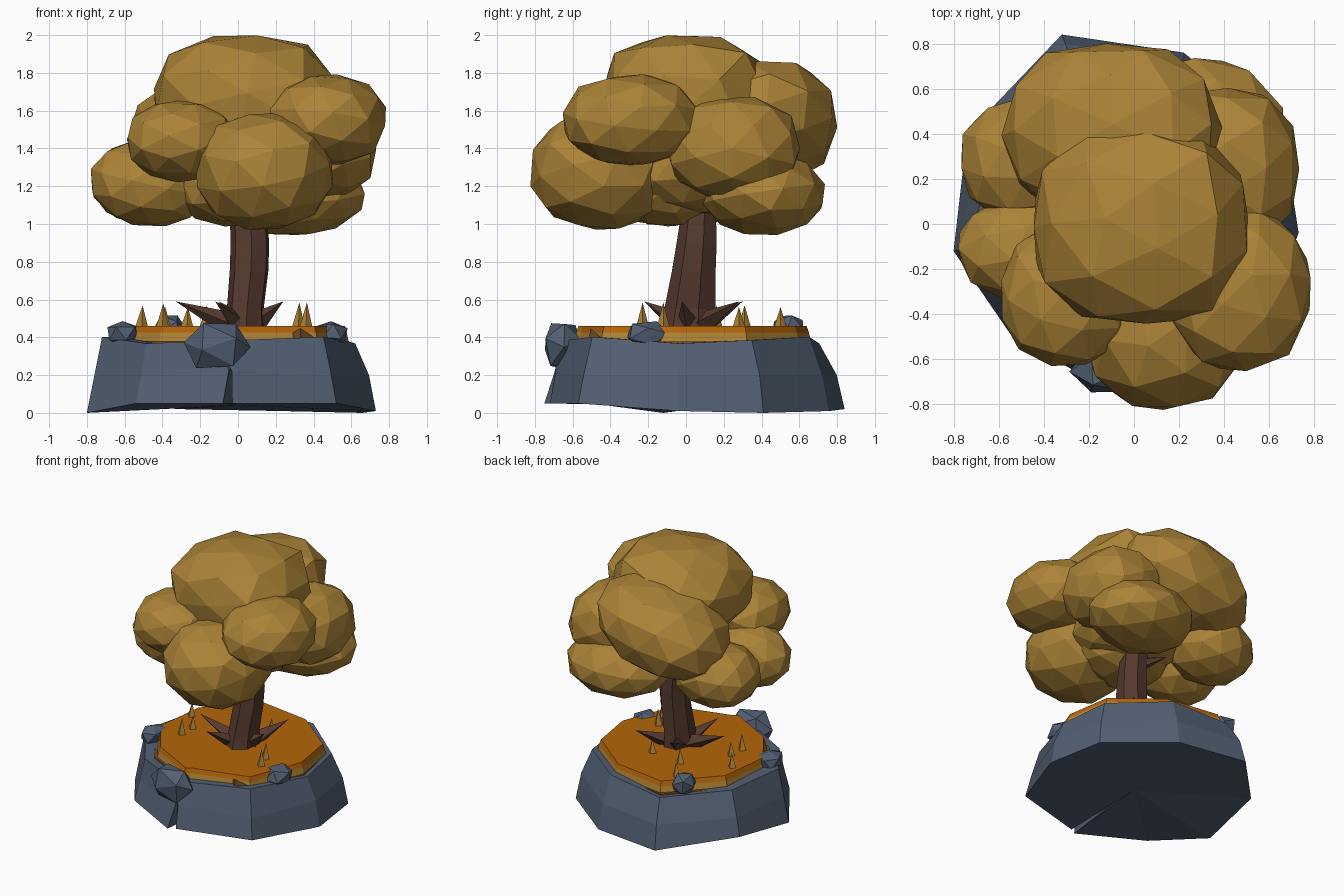
import bpy, bmesh, math, random
from mathutils import Vector, Euler

if "Cube" in bpy.data.objects:
    bpy.data.objects.remove(bpy.data.objects["Cube"])

random.seed(7)


def material(name, rgb):
    m = bpy.data.materials.new(name)
    m.diffuse_color = (*rgb, 1)
    m.use_nodes = True
    m.node_tree.nodes["Principled BSDF"].inputs["Base Color"].default_value = m.diffuse_color
    return m


LEAF = material("ochre leaves", (0.41, 0.228, 0.038))
BARK = material("dark bark", (0.09, 0.042, 0.028))
STONE = material("slate stone", (0.085, 0.115, 0.17))
TURF = material("orange turf", (0.46, 0.13, 0.003))
EDGE = material("golden turf edge", (0.45, 0.235, 0.035))
SOIL = material("brown soil", (0.18, 0.075, 0.02))


def finish(bm, name, *mats):
    bmesh.ops.recalc_face_normals(bm, faces=bm.faces)
    mesh = bpy.data.meshes.new(name)
    bm.to_mesh(mesh)
    bm.free()
    for m in mats:
        mesh.materials.append(m)
    ob = bpy.data.objects.new(name, mesh)
    bpy.context.collection.objects.link(ob)
    return ob


def loft(rings, name, *mats, caps=None, band_mats=None):
    """Skin equal-length rings; caps are the centre points of the end fans."""
    bm = bmesh.new()
    loops = [[bm.verts.new(p) for p in ring] for ring in rings]
    n = len(loops[0])
    for k, (a, b) in enumerate(zip(loops, loops[1:])):
        for i in range(n):
            j = (i + 1) % n
            f = bm.faces.new((a[i], a[j], b[j], b[i]))
            f.material_index = band_mats[k] if band_mats else 0
    for loop, centre in zip((loops[0], loops[-1]), caps):
        c = bm.verts.new(centre)
        for i in range(n):
            bm.faces.new((loop[i], loop[(i + 1) % n], c))
    return finish(bm, name, *mats)


def blob(name, mat, centre, radii, detail, jitter, power=2.2, tilt=0.0):
    """Faceted lump: a turned icosphere pushed towards a rounded box."""
    bm = bmesh.new()
    bmesh.ops.create_icosphere(bm, subdivisions=detail, radius=1)
    turn = Euler([random.uniform(0, 6.28) for _ in range(3)]).to_matrix()
    for v in bm.verts:
        p = turn @ v.co
        p /= sum(abs(c) ** power for c in p) ** (1 / power)
        p *= random.uniform(1 - jitter, 1 + jitter * 0.3)
        v.co = Vector(centre) + Vector(p[i] * radii[i] for i in range(3))
        v.co.z += tilt * (v.co.x - centre[0])
    return finish(bm, name, mat)


def spike(name, mat, base, tip, radius, sides=4):
    """Pointed cone from base to tip."""
    base, tip = Vector(base), Vector(tip)
    bm = bmesh.new()
    bmesh.ops.create_cone(bm, cap_ends=True, segments=sides, radius1=radius,
                          radius2=0, depth=(tip - base).length)
    q = (tip - base).to_track_quat('Z', 'Y')
    for v in bm.verts:
        v.co = q @ v.co + (base + tip) / 2
    return finish(bm, name, mat)


# Outline of the island, counter-clockwise: x, y, foot height
OUTLINE = [(-0.03, -0.72, 0.05), (0.52, -0.57, 0.05), (0.73, -0.04, 0.01),
           (0.66, 0.41, 0.0), (0.22, 0.76, 0.01), (-0.32, 0.84, 0.02),
           (-0.74, 0.40, 0.07), (-0.8, -0.12, 0.0), (-0.54, -0.5, 0.05),
           (-0.08, -0.75, 0.05)]


def outline(scale, z, dx=0.0):
    return [(x * scale + dx, y * scale, z) for x, y, _ in OUTLINE]


# Rock base with a narrow crack at the front
foot = OUTLINE + [(-0.012, -0.2, 0.05)]
middle = outline(0.95, 0.2)
middle[0], middle[9] = (-0.033, -0.69, 0.22), (-0.05, -0.695, 0.22)
middle.append((-0.04, -0.685, 0.24))
top = [(x * s, y * s, 0.385 + 0.02 * math.sin(i * 2.1)) for i, ((x, y, _), s) in enumerate(
    zip(OUTLINE, (0.88, 0.87, 0.85, 0.85, 0.86, 0.84, 0.86, 0.9, 0.9, 0.88)))]
top.append((-0.045, -0.64, 0.38))
loft([foot, middle, top], "rock_base", STONE, caps=[(0, 0, 0.04), (0, 0, 0.38)])

# Turf slab: golden skirt, orange rim and top
loft([outline(0.80, 0.34, 0.01), outline(0.775, 0.425, 0.01), outline(0.76, 0.46, 0.01)],
     "turf", TURF, EDGE, caps=[(0, 0, 0.36), (0, 0, 0.46)], band_mats=[1, 0])

# Bare soil showing under the turf edge
spike("soil_patch", SOIL, (0.33, -0.45, 0.40), (0.33, -0.52, 0.32), 0.075)
loft([outline(0.815, 0.34), outline(0.805, 0.38)], "soil_rim", SOIL,
     caps=[(0, 0, 0.35), (0, 0, 0.38)])

# Loose stones along the rim
for c, r in [((-0.11, -0.65, 0.36), (0.185, 0.11, 0.13)),
             ((0.49, -0.2, 0.41), (0.09, 0.12, 0.08)),
             ((-0.61, -0.16, 0.42), (0.085, 0.11, 0.07)),
             ((-0.36, 0.54, 0.44), (0.09, 0.09, 0.08))]:
    blob("loose_stone", STONE, c, r, 1, 0.1, 3.2)

# Leaning trunk
trunk = []
for z, cx, cy, rx, ry in [(0.42, 0.035, 0.015, 0.115, 0.16), (0.55, 0.04, 0.025, 0.10, 0.14),
                          (0.75, 0.06, 0.045, 0.105, 0.12), (0.9, 0.065, 0.06, 0.105, 0.11),
                          (1.06, 0.055, 0.07, 0.10, 0.095), (1.4, 0.05, 0.07, 0.07, 0.07)]:
    ring = []
    for i in range(7):
        a = math.tau * i / 7 + 0.3
        ring.append((cx + rx * math.cos(a), cy + ry * math.sin(a), z))
    trunk.append(ring)
loft(trunk, "trunk", BARK, caps=[(0.035, 0.015, 0.42), (0.05, 0.07, 1.4)])

# Branch stub under the crown
spike("branch", BARK, (0.05, 0.07, 1.0), (-0.12, 0.22, 1.07), 0.06, 5)

# Pointed roots around the trunk
for x, y in [(-0.33, 0.0), (-0.12, -0.22), (0.24, -0.02), (0.24, 0.28), (-0.1, 0.3)]:
    spike("root", BARK, (0.035 + x * 0.15, 0.02 + y * 0.15, 0.46), (x, y, 0.59), 0.07)

# Dry grass blades
for x, y, h in [(-0.40, -0.12, 0.13), (-0.51, 0.16, 0.12), (-0.39, 0.0, 0.11),
                (0.32, -0.12, 0.135), (0.36, -0.23, 0.135), (-0.17, 0.31, 0.12),
                (0.09, 0.28, 0.11), (-0.27, 0.5, 0.11)]:
    spike("grass_blade", EDGE, (x, y, 0.45), (x + 0.005, y, 0.45 + h), 0.035)

# Crown made of overlapping leaf clumps: centre, radii, boxiness, tilt
CLUMPS = [((0.03, 0.0, 1.67), (0.48, 0.45, 0.33), 2.8, 0.0),      # top
          ((-0.1, 0.41, 1.54), (0.49, 0.40, 0.31), 2.4, 0.2),     # upper back
          ((0.47, -0.29, 1.55), (0.32, 0.365, 0.245), 2.3, 0.0),  # right front
          ((0.14, -0.45, 1.28), (0.37, 0.38, 0.315), 2.3, 0.0),   # low front
          ((-0.30, -0.32, 1.44), (0.30, 0.32, 0.22), 2.2, 0.0),   # left front
          ((-0.46, -0.11, 1.22), (0.33, 0.25, 0.24), 2.1, 0.0),   # low left
          ((-0.47, 0.28, 1.22), (0.31, 0.29, 0.23), 2.2, 0.0),    # low left back
          ((0.41, 0.25, 1.40), (0.325, 0.36, 0.28), 2.4, 0.0),    # right back
          ((0.28, 0.41, 1.16), (0.41, 0.34, 0.23), 2.0, 0.0),     # low back
          ((0.0, -0.12, 1.21), (0.36, 0.32, 0.23), 2.2, 0.0),     # low core
          ((0.06, 0.02, 1.29), (0.42, 0.37, 0.25), 2.2, 0.0)]     # core
for c, r, power, tilt in CLUMPS:
    blob("leaf_clump", LEAF, c, r, 2, 0.025, power, tilt)
